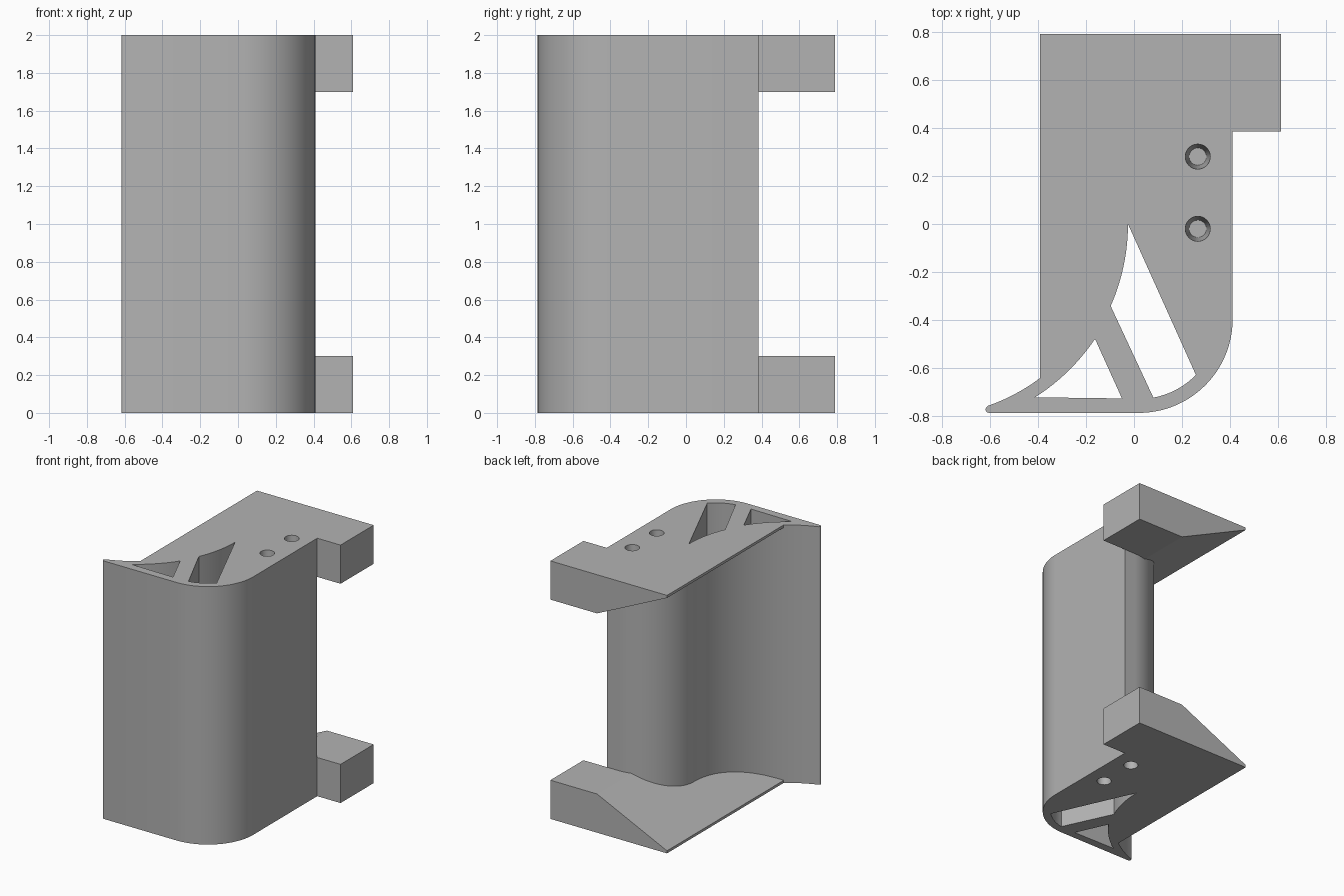
import bpy, bmesh
from math import cos, sin, radians

if "Cube" in bpy.data.objects:
    bpy.data.objects.remove(bpy.data.objects["Cube"])

grey = bpy.data.materials.new("plain grey")
grey.diffuse_color = (0.45, 0.45, 0.45, 1)
grey.use_nodes = True
grey.node_tree.nodes["Principled BSDF"].inputs["Base Color"].default_value = grey.diffuse_color


def arc(cx, cy, r, a0, a1, n):
    """Points on an arc, angles in degrees."""
    angles = [radians(a0 + (a1 - a0) * i / n) for i in range(n + 1)]
    return [(cx + r * cos(a), cy + r * sin(a)) for a in angles]


def finish(bm, name):
    bmesh.ops.recalc_face_normals(bm, faces=bm.faces[:])
    mesh = bpy.data.meshes.new(name)
    bm.to_mesh(mesh)
    bm.free()
    mesh.materials.append(grey)
    ob = bpy.data.objects.new(name, mesh)
    bpy.context.collection.objects.link(ob)
    return ob


def prism(name, pts, z0, z1, split_x=None):
    """Extrude an outline; z1 may be a function of x."""
    bm = bmesh.new()
    bm.faces.new([bm.verts.new((x, y, z0)) for x, y in pts])
    if split_x is not None:
        bmesh.ops.bisect_plane(bm, geom=bm.verts[:] + bm.edges[:] + bm.faces[:],
                               plane_co=(split_x, 0, 0), plane_no=(1, 0, 0))
    top = bmesh.ops.extrude_face_region(bm, geom=bm.faces[:])["geom"]
    for v in top:
        if isinstance(v, bmesh.types.BMVert):
            v.co.z = z1(v.co.x) if callable(z1) else z1
    return finish(bm, name)


def boolean(ob, other, operation):
    mod = ob.modifiers.new(operation.lower(), 'BOOLEAN')
    mod.operation = operation
    mod.solver = 'EXACT'
    mod.object = other
    bpy.context.view_layer.objects.active = ob
    bpy.ops.object.modifier_apply(modifier=mod.name)
    bpy.data.objects.remove(other)


# S-shaped back surface of the grip
EDGE = -53.13                                       # where the plate edge meets it
lip = arc(-0.87, 0, 0.80, -71, EDGE, 10)
wave = arc(-0.87, 0, 0.80, EDGE, 0, 28) + arc(0.315, 0, 0.385, 180, 90, 36)[1:]

# Grip: flat front, rounded corner, curved back
tip = arc(-0.603, -0.771, 0.014, 110, 270, 6)
corner = arc(0.02, -0.395, 0.39, -90, 0, 36)
outline = corner + [(0.41, 0.385)] + wave[::-1] + lip[-2::-1] + tip
grip = prism("grip_bracket", outline, 0, 2)

# End plates with a thick block, tapering to a thin edge
taper = lambda x: 0.3 - max(0, 0.21 - x) * 0.28 / 0.6
plate = [(-0.39, 0.79), (0.61, 0.79), (0.61, 0.385), (0.41, 0.385)] + wave[::-1]
for name, z0, height in (("lower_plate", 0, taper),
                         ("upper_plate", 2, lambda x: 2 - taper(x))):
    boolean(grip, prism(name, plate, z0, height, 0.21), 'UNION')

# Openings between the inner struts, running the full height
small = arc(-0.87, 0, 0.854, -57.5, -34, 14) + [(-0.05, -0.725)]
large = arc(-0.87, 0, 0.845, -23.8, 0, 14) + arc(0.02, -0.395, 0.332, -44.4, -79.5, 14)
for pts in (small, large):
    boolean(grip, prism("opening_cutter", pts, -0.1, 2.1), 'DIFFERENCE')

# Tapered blind screw holes in both ends
for y in (0.28, -0.02):
    for z_end, z_in in ((0, 0.3), (2, 1.7)):
        bm = bmesh.new()
        r_lo, r_hi = (0.052, 0.036) if z_end == 0 else (0.036, 0.052)
        bmesh.ops.create_cone(bm, cap_ends=True, segments=32, radius1=r_lo,
                              radius2=r_hi, depth=0.3)
        bmesh.ops.translate(bm, verts=bm.verts[:], vec=(0.265, y, (z_end + z_in) / 2))
        boolean(grip, finish(bm, "screw_hole_cutter"), 'DIFFERENCE')

# Merge coplanar faces and smooth only the curved walls
bm = bmesh.new()
bm.from_mesh(grip.data)
bmesh.ops.remove_doubles(bm, verts=bm.verts[:], dist=0.0002)
bmesh.ops.dissolve_limit(bm, angle_limit=radians(0.3), verts=bm.verts[:], edges=bm.edges[:])
bm.to_mesh(grip.data)
bm.free()
bpy.ops.object.select_all(action='DESELECT')
grip.select_set(True)
bpy.context.view_layer.objects.active = grip
bpy.ops.object.shade_smooth_by_angle(angle=radians(25))
